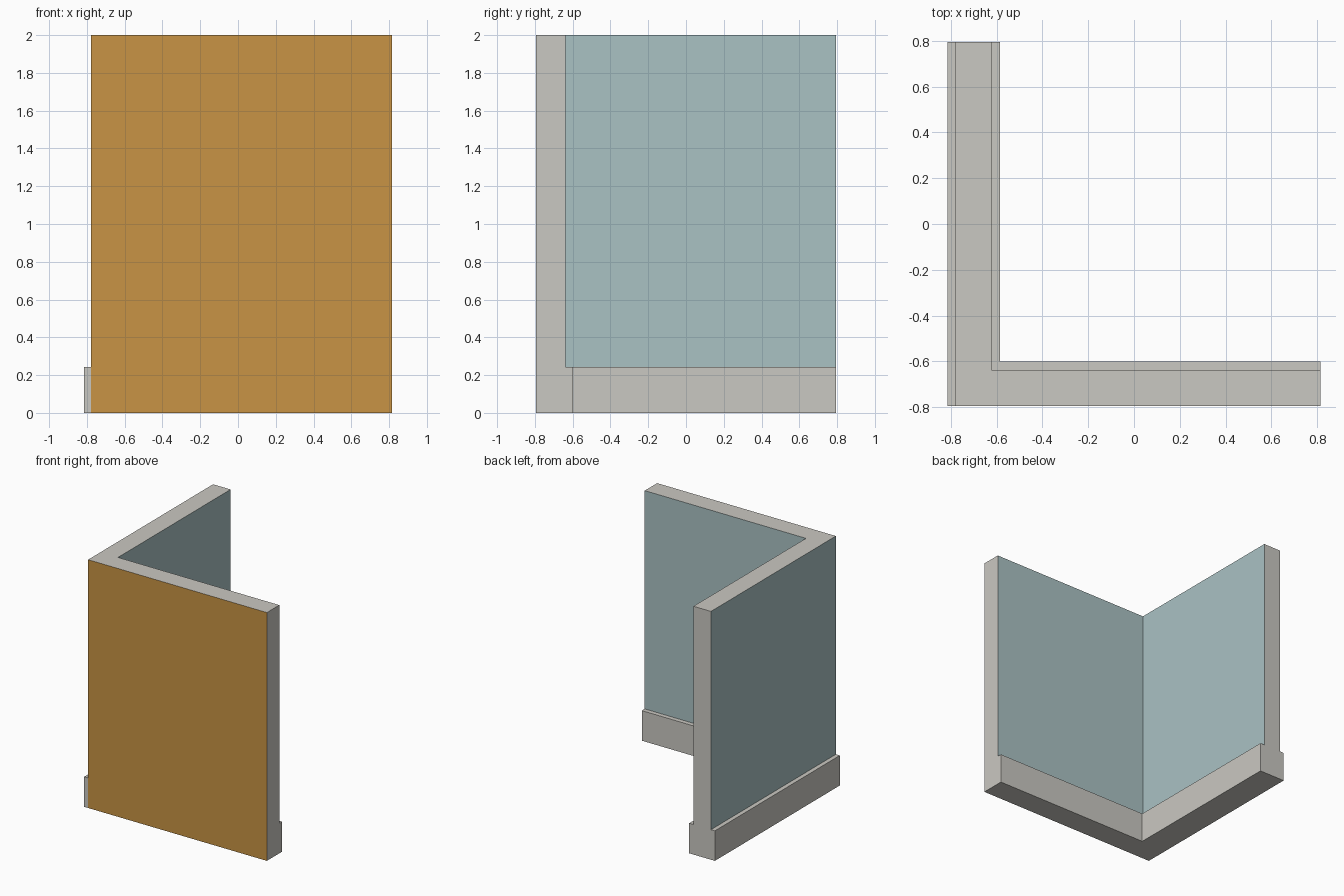
import bpy

if "Cube" in bpy.data.objects:
    bpy.data.objects.remove(bpy.data.objects["Cube"])

def material(name, rgb):
    m = bpy.data.materials.new(name)
    m.diffuse_color = (*rgb, 1.0)
    m.use_nodes = True
    m.node_tree.nodes["Principled BSDF"].inputs["Base Color"].default_value = m.diffuse_color
    return m

MATS = [material("warm_grey", (0.591, 0.578, 0.539)),
        material("ochre", (0.578, 0.296, 0.058)),
        material("pale_teal", (0.402, 0.539, 0.552))]
GREY, OCHRE, TEAL = range(3)

# Plan dimensions
X0, X1, Y0, Y1 = -0.779, 0.814, -0.795, 0.795   # wall extents
XI, YI = -0.623, -0.637                         # inner wall faces
BX0, BXI, BYI = -0.814, -0.585, -0.60           # skirting faces
BASE, TOP = 0.242, 2.0


def build(name, outline, z0, z1, side_colours, caps):
    """Extrude a counter-clockwise outline; caps are (outline, z, faces_up)."""
    verts, faces, colours = [], [], []

    def add(points, colour):
        start = len(verts)
        verts.extend(points)
        faces.append(range(start, len(verts)))
        colours.append(colour)

    for i, (a, colour) in enumerate(zip(outline, side_colours)):
        b = outline[(i + 1) % len(outline)]
        add([(*a, z0), (*b, z0), (*b, z1), (*a, z1)], colour)
    for points, z, up in caps:
        add([(*p, z) for p in (points if up else points[::-1])], GREY)
    mesh = bpy.data.meshes.new(name)
    mesh.from_pydata(verts, [], [list(f) for f in faces])
    for m in MATS:
        mesh.materials.append(m)
    for poly, colour in zip(mesh.polygons, colours):
        poly.material_index = colour
    mesh.update()
    ob = bpy.data.objects.new(name, mesh)
    bpy.context.collection.objects.link(ob)
    return ob


# L-shaped wall above the skirting: ochre front, teal on the other broad sides
wall = [(X0, Y0), (X1, Y0), (X1, YI), (XI, YI), (XI, Y1), (X0, Y1)]
build("corner_wall", wall, BASE, TOP,
      [OCHRE, GREY, TEAL, TEAL, GREY, TEAL], [(wall, TOP, True)])

# Wider wall foot with skirting ledges; the front stays flush and ochre
foot = [(BX0, Y0), (X0, Y0), (X1, Y0), (X1, BYI), (BXI, BYI), (BXI, Y1), (BX0, Y1)]
outer_ledge = [(BX0, Y0), (X0, Y0), (X0, Y1), (BX0, Y1)]
inner_ledge = [(XI, YI), (X1, YI), (X1, BYI), (BXI, BYI), (BXI, Y1), (XI, Y1)]
build("skirting_base", foot, 0.0, BASE,
      [GREY, OCHRE, GREY, GREY, GREY, GREY, GREY],
      [(foot, 0.0, False), (outer_ledge, BASE, True), (inner_ledge, BASE, True)])
